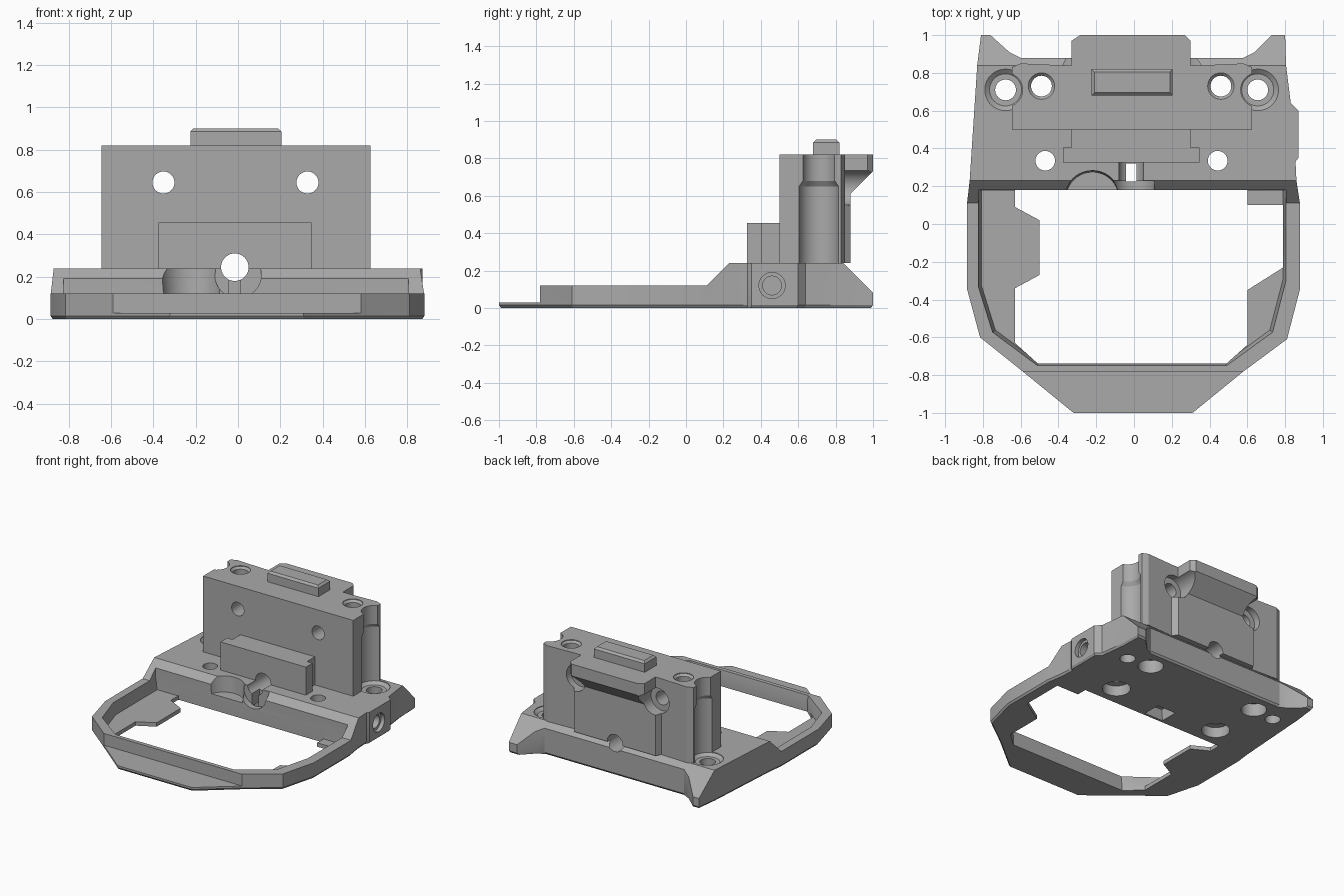
import bpy, bmesh, math
from mathutils import Vector

old = bpy.data.objects.get("Cube")
if old:
    bpy.data.objects.remove(old, do_unlink=True)

grey = bpy.data.materials.new("mid grey")
grey.use_nodes = True
grey.diffuse_color = (0.4, 0.4, 0.4, 1)
grey.node_tree.nodes["Principled BSDF"].inputs["Base Color"].default_value = (0.4, 0.4, 0.4, 1)


def loft(name, rings):
    """Solid skinned through rings of equal length, with flat ends."""
    bm = bmesh.new()
    loops = [[bm.verts.new(p) for p in ring] for ring in rings]
    n = len(loops[0])
    for a, b in zip(loops, loops[1:]):
        for i in range(n):
            j = (i + 1) % n
            bm.faces.new((a[i], a[j], b[j], b[i]))
    bm.faces.new(loops[0])
    bm.faces.new(loops[-1])
    bmesh.ops.recalc_face_normals(bm, faces=bm.faces)
    mesh = bpy.data.meshes.new(name)
    bm.to_mesh(mesh)
    bm.free()
    mesh.materials.append(grey)
    obj = bpy.data.objects.new(name, mesh)
    bpy.context.collection.objects.link(obj)
    return obj


def plan(name, pts, *layers):
    """Plan outline stacked through (height, scale) layers."""
    return loft(name, [[(x * s, y * s, z) for x, y in pts] for z, s in layers])


def side(name, pts, x0, x1):
    """Side profile (y, z) swept across x."""
    return loft(name, [[(x, y, z) for y, z in pts] for x in (x0, x1)])


def box(name, x0, x1, y0, y1, z0, z1):
    return plan(name, [(x0, y0), (x1, y0), (x1, y1), (x0, y1)], (z0, 1), (z1, 1))


def turned(centre, steps, axis="z", sides=40):
    """Turned cutter: (radius, position) steps along an axis."""
    rings = []
    for r, t in steps:
        ring = []
        for i in range(sides):
            a = math.tau * i / sides
            u, v = centre[0] + r * math.cos(a), centre[1] + r * math.sin(a)
            ring.append({"z": (u, v, t), "y": (u, t, v), "x": (t, u, v)}[axis])
        rings.append(ring)
    return loft("cutter", rings)


def combine(targets, tool, operation="DIFFERENCE"):
    for obj in targets:
        mod = obj.modifiers.new("cut", "BOOLEAN")
        mod.operation, mod.solver, mod.object = operation, "EXACT", tool
        bpy.context.view_layer.objects.active = obj
        bpy.ops.object.modifier_apply(modifier=mod.name)
    bpy.data.objects.remove(tool, do_unlink=True)


# Base and ring: side profile trimmed to the plan outline
base = side("base_frame", [(-1.1, -.1), (1.1, -.1), (1.1, -.02), (.84, .24), (.23, .24),
                           (.11, .12), (-.78, .12), (-.78, .03), (-1.1, .03)], -1.1, 1.1)
outline = [(-.32, -1), (.31, -1), (.58, -.78), (.81, -.61), (.88, -.34), (.88, .1),
           (.86, .23), (.855, .33), (.87, .35), (.87, .6), (.83, .64), (.805, .84),
           (.8, 1), (.73, 1), (.64, .91), (.58, .88), (-.6, .88), (-.66, .91), (-.76, 1),
           (-.81, 1), (-.83, .84), (-.87, .23), (-.885, .1), (-.885, -.34),
           (-.815, -.6), (-.59, -.78)]
combine([base], plan("cutter", outline, (0, .988), (.015, 1), (.5, 1)), "INTERSECT")

# Ring opening with its floor ledges
inner = [(-.82, .18), (-.82, -.33), (-.745, -.57), (-.51, -.745), (.49, -.745),
         (.73, -.57), (.8, -.3), (.8, .18)]
combine([base], plan("cutter", inner, (.03, .985), (.12, 1.005), (.4, 1.005)))
ledge = [(-.63, .18), (-.63, .09), (-.5, .02), (-.5, -.27), (-.63, -.34), (-.63, -.63),
         (-.51, -.738), (.49, -.738), (.6, -.64), (.6, -.35), (.79, -.23), (.79, .1),
         (.6, .1), (.6, .18)]
combine([base], plan("cutter", ledge, (-.1, 1), (.4, 1)))

# Tower with a thick back wall and overhanging lip
tower = plan("tower", [(-.645, .5), (.625, .5), (.625, .83), (.58, .85), (.36, .84),
                       (-.38, .84), (-.6, .85), (-.645, .83)], (.24, 1), (.82, 1))
wall = plan("cutter", [(-.38, .6), (.36, .6), (.36, .84), (.33, .88), (-.36, .88), (-.38, .84)],
            (.24, 1), (.64, 1))
combine([tower], wall, "UNION")
lip = side("cutter", [(.6, .5), (.88, .5), (.88, .61), (1, .73), (1, .82), (.6, .82)], -.5, .5)
lip_plan = plan("cutter", [(-.33, .55), (.3, .55), (.3, .97), (.27, 1), (-.285, 1), (-.33, .97)],
                (.3, 1), (1, 1))
combine([lip], lip_plan, "INTERSECT")
combine([tower], lip, "UNION")

# Front plate on its neck
plate = box("front_plate", -.375, .347, .325, .405, .24, .455)
neck = box("front_plate_neck", -.33, .3, .405, .5, .24, .455)

# Chamfered key on top
key_pts = [(-.225, .68), (.205, .68), (.205, .82), (-.225, .82)]
key_top = [(-.21, .695), (.19, .695), (.19, .805), (-.21, .805)]
key = loft("top_key", [[(x, y, z) for x, y in pts] for pts, z in
                       ((key_pts, .82), (key_pts, .885), (key_top, .9))])

# Screw pockets beside the tower, and vertical holes
for x in (-.68, .655):
    combine([base, tower], turned((x, .71), [(.085, .215), (.11, .235), (.11, .65),
                                             (.09, .68), (.09, 1)]))
    combine([base], turned((x, .71), [(.055, -.1), (.055, .4)]))
for x in (-.49, .46):
    combine([base, tower], turned((x, .73), [(.09, -.1), (.09, .1), (.055, .1001),
                                             (.055, .8), (.07, .815), (.07, 1)]))
for x in (-.47, .443):
    combine([base], turned((x, .335), [(.1, -.1), (.1, .08), (.052, .0801), (.052, .4)]))

# Horizontal holes through the tower, widened at the back
for x in (-.352, .328):
    combine([tower], turned((x, .645), [(.052, .4), (.052, .79), (.095, .7901), (.095, 1.1)], "y"))

# Central bore, its front recess and the slot below it
combine([base, tower, plate, neck], turned((-.015, .245), [(.065, 0), (.065, 1.1)], "y"))
combine([base], turned((0, .21), [(.11, 0), (.11, .228)], "y"))
combine([base], box("cutter", -.042, .012, .225, .32, .05, .3))
combine([base], plan("cutter", [(-.095, .2), (.065, .2), (.065, .34), (-.095, .34)],
                     (-.01, 1), (.09, .97)))
# Rounded scoop in the front slope
combine([base], turned((-.22, .135), [(.14, .12), (.152, .3)]))
# Side screw hole
combine([base], turned((.46, .12), [(.05, .6), (.05, .84), (.07, .8401), (.07, 1)], "x"))

# Crisp edges, smooth bores
bpy.ops.object.select_all(action="DESELECT")
for obj in (base, tower, plate, neck, key):
    obj.select_set(True)
bpy.context.view_layer.objects.active = base
bpy.ops.object.shade_smooth_by_angle(angle=math.radians(25))
